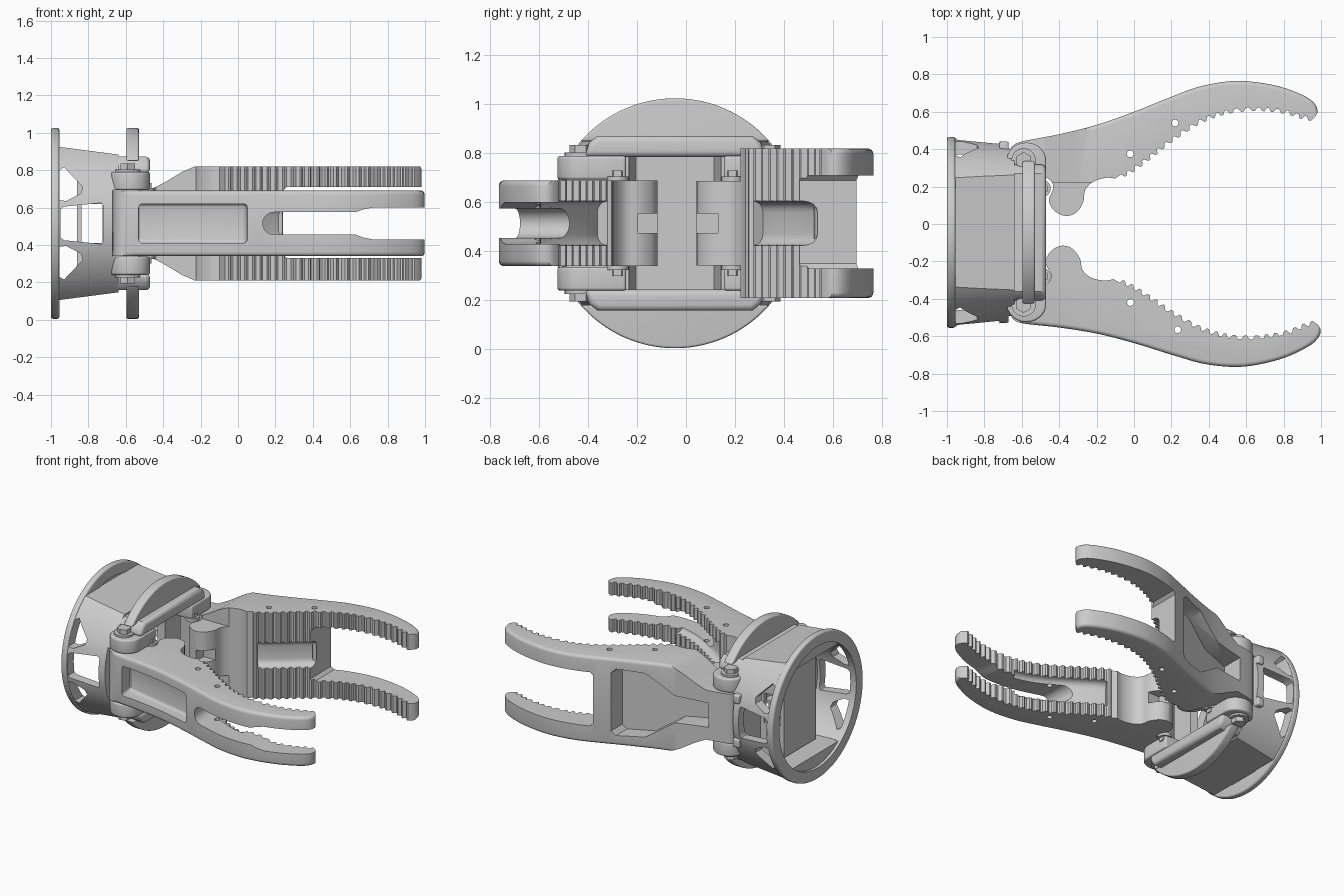
import bpy, bmesh, math
from mathutils import Matrix, Vector

if "Cube" in bpy.data.objects:
    bpy.data.objects.remove(bpy.data.objects["Cube"])

CY, CZ = -0.045, 0.515          # axis of the gripper
PIV = 0.385                     # pivot distance from axis


def finish(bm, name):
    bmesh.ops.recalc_face_normals(bm, faces=bm.faces)
    me = bpy.data.meshes.new(name)
    bm.to_mesh(me)
    bm.free()
    ob = bpy.data.objects.new(name, me)
    bpy.context.collection.objects.link(ob)
    return ob


def prism(name, pts, a, b, axis='z', chain=None, w=0.0, shear=0.0):
    """Extrude a 2D outline along an axis; chain = rim edges to round."""
    place = {'z': lambda p, t: (p[0], p[1], t),
             'y': lambda p, t: (p[0], t + shear * p[0], p[1]),
             'x': lambda p, t: (t, p[0], p[1])}[axis]
    bm = bmesh.new()
    n = len(pts)
    lo = [bm.verts.new(place(p, a)) for p in pts]
    hi = [bm.verts.new(place(p, b)) for p in pts]
    bm.faces.new(lo)
    bm.faces.new(hi)
    for i in range(n):
        bm.faces.new((lo[i], lo[(i + 1) % n], hi[(i + 1) % n], hi[i]))
    bmesh.ops.recalc_face_normals(bm, faces=bm.faces)
    if chain:
        ed = [bm.edges.get((r[i], r[i + 1])) for r in (lo, hi) for i in range(*chain)]
        bmesh.ops.bevel(bm, geom=ed, offset=w, segments=4, profile=0.5,
                        affect='EDGES', clamp_overlap=False)
    return finish(bm, name)


def box(name, x, y, z):
    return prism(name, [(x[0], y[0]), (x[1], y[0]), (x[1], y[1]), (x[0], y[1])], *z)


def cone(name, p0, p1, r0, r1, seg=96):
    p0, p1 = Vector(p0), Vector(p1)
    d = p1 - p0
    m = Matrix.Translation((p0 + p1) / 2) @ d.to_track_quat('Z', 'Y').to_matrix().to_4x4()
    bm = bmesh.new()
    bmesh.ops.create_cone(bm, cap_ends=True, segments=seg, radius1=r0, radius2=r1,
                          depth=d.length, matrix=m)
    return finish(bm, name)


def apply(ob, kind, **kw):
    m = ob.modifiers.new(kind, kind)
    for k, v in kw.items():
        setattr(m, k, v)
    bpy.context.view_layer.objects.active = ob
    bpy.ops.object.modifier_apply(modifier=m.name)


def cut(ob, *cutters, op='DIFFERENCE'):
    for c in cutters:
        apply(ob, 'BOOLEAN', object=c, operation=op, solver='EXACT')
        bpy.data.objects.remove(c)


def rounded(ob, w):
    apply(ob, 'BEVEL', width=w, segments=4, limit_method='ANGLE', angle_limit=0.8)
    return ob


def smooth(ob):
    bpy.ops.object.select_all(action='DESELECT')
    ob.select_set(True)
    bpy.context.view_layer.objects.active = ob
    bpy.ops.object.shade_smooth_by_angle(angle=math.radians(35))


def curve(pts, step):
    """Catmull-Rom curve resampled at an even step."""
    P = [Vector(p) for p in [pts[0]] + pts + [pts[-1]]]
    dense = []
    for a, b, c, d in zip(P, P[1:], P[2:], P[3:]):
        for k in range(40):
            t = k / 40
            dense.append(0.5 * (2 * b + (c - a) * t + (2 * a - 5 * b + 4 * c - d) * t * t
                                + (3 * b - a - 3 * c + d) * t ** 3))
    dense.append(P[-1])
    out, run = [dense[0]], 0
    for a, b in zip(dense, dense[1:]):
        run += (b - a).length
        if run >= step:
            out.append(b)
            run = 0
    return out


def flip_z(pts):
    return [(x, 2 * CZ - z) for x, z in pts]


# finger outline: smooth back, toothed gripping edge, rounded heel
BACK = [(-0.665, 0.39), (-0.62, 0.435), (-0.4, 0.48), (-0.2, 0.53), (0, 0.60), (0.2, 0.68),
        (0.36, 0.737), (0.55, 0.765), (0.75, 0.742), (0.9, 0.69), (0.965, 0.645),
        (0.982, 0.60), (0.96, 0.56)]
GRIP = [(0.945, 0.552), (0.9, 0.56), (0.8, 0.59), (0.65, 0.604), (0.5, 0.588), (0.35, 0.533),
        (0.2, 0.434), (0.1, 0.355), (0, 0.28), (-0.07, 0.243)]
HEEL = [(-0.1, 0.243), (-0.15, 0.247), (-0.22, 0.225), (-0.262, 0.18), (-0.27, 0.12),
        (-0.31, 0.06), (-0.37, 0.043), (-0.43, 0.075), (-0.455, 0.13), (-0.43, 0.2),
        (-0.47, 0.25), (-0.55, 0.245), (-0.64, 0.27), (-0.67, 0.33)]


def finger(name, z0, z1):
    back, grip = curve(BACK, 0.025), curve(GRIP, 0.0115)
    teeth = []
    for i, p in enumerate(grip):
        d = (grip[min(i + 1, len(grip) - 1)] - grip[max(i - 1, 0)]).normalized()
        teeth.append(p + Vector((d.y, -d.x)) * (0.02 if i % 4 > 1 else 0))
    ob = prism(name, back + teeth + curve(HEEL, 0.02), z0, z1, chain=(3, len(back) - 2), w=0.022)
    # hollow channel behind the teeth, heel slot and two through holes
    g = [p for p in grip if p.x < 0.5][::4]
    chan = [p + Vector((-0.035, 0.05)) for p in g]
    cut(ob, prism('c', chan + [p + Vector((0.06, -0.1)) for p in reversed(g)],
                  0.425, 0.605, chain=(0, len(chan) - 1), w=0.045),
        box('c', (-0.36, -0.2), (0.0, 0.13), (0.475, 0.555)),
        cone('c', (-0.02, 0.375, 0), (-0.02, 0.375, 1), 0.018, 0.018, 20),
        cone('c', (0.22, 0.54, 0), (0.22, 0.54, 1), 0.018, 0.018, 20))
    return ob


# wide finger: flares out from the pivot into two tines
wide = finger('wide_finger', 0.21, 0.82)
flare = [(-1, 0.69), (-0.48, 0.69), (-0.4, 0.73), (-0.3, 0.79), (-0.22, 0.825), (-0.22, 1.1), (-1, 1.1)]
pocket = [(-0.5, 0.43), (-0.27, 0.42), (-0.08, 0.29), (0.1, 0.28), (0.13, 0.31)]
cut(wide, prism('c', flare, -1, 1, 'y'), prism('c', flip_z(flare), -1, 1, 'y'),
    box('c', (-1, -0.2), (-0.3, 0.222), (0.688, 1)),
    box('c', (-1, -0.2), (-0.3, 0.222), (0, 0.342)),
    prism('c', [(0.24, 0.35), (0.26, 0.33), (1.2, 0.33), (1.2, 0.71), (0.26, 0.71), (0.24, 0.69)],
          0, 1, 'y'),
    prism('c', pocket + flip_z(pocket)[::-1], 0.48, 1.2, 'y', shear=0.35))

# narrow finger: same outline, mirrored and swung slightly closed
narrow = finger('narrow_finger', 0.34, 0.69)
arc = [(0.17 + 0.06 * math.cos(a), CZ + 0.06 * math.sin(a))
       for a in [math.pi / 2 + math.pi * k / 12 for k in range(13)]]
slot = arc + [(0.6, 0.455), (0.64, 0.44), (0.69, 0.43), (1.2, 0.43),
              (1.2, 0.6), (0.69, 0.6), (0.64, 0.59), (0.6, 0.575)]
c = prism('c', [(-0.54, 0.41), (0.03, 0.41), (0.03, 0.62), (-0.54, 0.62)], 0.51, 1.2, 'y', shear=0.3)
apply(c, 'BEVEL', width=0.02, segments=3)      # soft pocket corners
cut(narrow, prism('c', slot, 0, 1, 'y'), c)
pv = Vector((-0.585, CY - PIV, 0))
swing = (Matrix.Translation(pv) @ Matrix.Rotation(0.08, 4, 'Z') @ Matrix.Translation(-pv)
         @ Matrix.Translation((0, 2 * CY, 0)) @ Matrix.Scale(-1, 4, (0, 1, 0)))
narrow.data.transform(swing)
narrow.data.flip_normals()

# drum housing with slanted flats, hollow from the back, open towards the fingers
drum = cone('drum_housing', (-0.98, CY, CZ), (-0.64, CY, CZ), 0.505, 0.48)
flat = [(-0.96, 0.925), (-0.5, 0.865), (-0.5, 1.2), (-0.96, 1.2)]
cut(drum, prism('c', flat, -1, 1, 'y'), prism('c', flip_z(flat), -1, 1, 'y'))
cavity = cone('c', (-1.1, CY, CZ), (-0.7, CY, CZ), 0.44, 0.425)
cut(cavity, box('c', (-2, 0), (-1, 1), (0.17, 0.86)), op='INTERSECT')
tri = [(-0.955, 0.64), (-0.955, 0.8), (-0.93, 0.815), (-0.83, 0.71), (-0.84, 0.675), (-0.92, 0.635)]
trap = [(-0.95, 0.44), (-0.93, 0.425), (-0.73, 0.405), (-0.72, 0.42),
        (-0.72, 0.61), (-0.73, 0.625), (-0.93, 0.605), (-0.95, 0.59)]
cut(drum, cavity, *[prism('c', p, -1, 1, 'y') for p in (tri, flip_z(tri), trap)])
cut(drum, box('c', (-0.672, -0.5), (-1, 1), (0.337, 0.693)),
    box('c', (-0.8, -0.5), (CY - 0.2, CY + 0.2), (0.2, 0.82)))

# motor bay: tapered box behind the opening, with open sides
bay = prism('motor_bay', [(-0.67, CY - 0.22), (-0.67, CY + 0.22), (-0.86, CY + 0.18), (-0.86, CY - 0.18)],
            0.185, 0.835)
cut(bay, prism('c', [(-0.6, CY - 0.2), (-0.6, CY + 0.2), (-0.84, CY + 0.16), (-0.84, CY - 0.16)],
               0.205, 0.815),
    box('c', (-0.838, -0.725), (-1, 1), (0.41, 0.62)))

# back ring
ring = rounded(cone('back_ring', (-1, CY, CZ), (-0.955, CY, CZ), 0.51, 0.51), 0.012)
cut(ring, cone('c', (-1.1, CY, CZ), (-0.9, CY, CZ), 0.43, 0.43))
parts = [wide, narrow, drum, ring, bay]

for s, label in ((1, 'upper'), (-1, 'lower')):
    zz = lambda a, b: tuple(sorted((CZ + s * (a - CZ), CZ + s * (b - CZ))))
    # cross bar with sloping ends, and crescent fin
    half = [(0.315, 0.872), (0.35, 0.845), (0.37, 0.785)]
    bar = [(CY + y, z) for y, z in half] + [(CY - y, z) for y, z in reversed(half)]
    bar = [(y, CZ + s * (z - CZ)) for y, z in bar]
    parts.append(rounded(prism(label + '_cross_bar', bar, -0.665, -0.47, 'x'), 0.025))
    parts.append(rounded(prism(label + '_fin', [
        (CY + 0.51 * math.sin(a), CZ + s * 0.51 * math.cos(a))
        for a in [math.radians(-49 + 98 * k / 40) for k in range(41)]], -0.597, -0.53, 'x'), 0.025))
    for m, side in ((1, 'left'), (-1, 'right')):
        y = CY + m * PIV
        tag = f'{label}_{side}_'
        # pivot lug
        lug = [(-0.575 + 0.105 * math.cos(a), y + m * 0.095 * math.sin(a))
               for a in [math.pi * k / 20 for k in range(21)]]
        parts.append(rounded(prism(tag + 'lug', lug + [(-0.68, CY + m * 0.2), (-0.47, CY + m * 0.2)],
                                   *zz(0.693, 0.79)), 0.012))
        # pivot bolt: washer, hex head, and link pin head on the finger
        for nm, x, yy, r, a, b, seg in (('washer', -0.59, y, 0.065, 0.78, 0.803, 32),
                                        ('bolt', -0.59, y, 0.045, 0.8, 0.835, 6),
                                        ('link_washer', -0.49, CY + m * 0.235, 0.045, 0.68, 0.705, 24),
                                        ('link_bolt', -0.49, CY + m * 0.235, 0.032, 0.7, 0.73, 6)):
            za, zb = zz(a, b)
            parts.append(cone(tag + nm, (x, yy, za), (x, yy, zb), r, r, seg))
        # rim clip on the drum side
        parts.append(rounded(box(tag + 'clip', (-0.72, -0.67), (y - 0.02 + m * 0.03, y + 0.02 + m * 0.08),
                                 zz(0.64, 0.7)), 0.01))

for ob in parts:
    smooth(ob)
